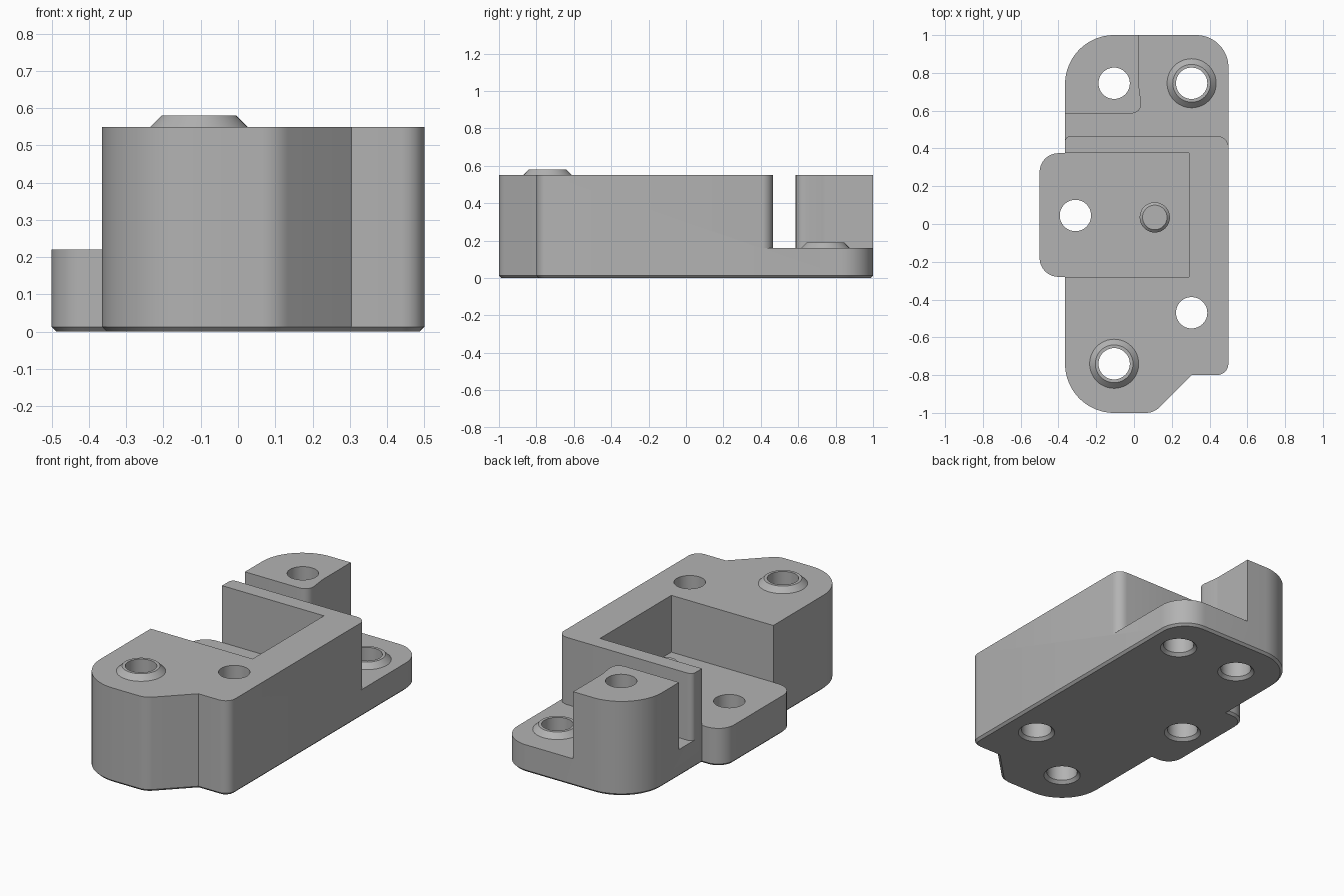
import bpy, bmesh, math
from mathutils import Vector

cube = bpy.data.objects.get("Cube")
if cube:
    bpy.data.objects.remove(cube, do_unlink=True)

grey = bpy.data.materials.new("mid grey")
grey.use_nodes = True
grey.diffuse_color = (0.45, 0.45, 0.45, 1)
grey.node_tree.nodes["Principled BSDF"].inputs["Base Color"].default_value = grey.diffuse_color


def rounded(corners):
    """Outline from (x, y, radius) corners, counter-clockwise or clockwise."""
    out, n = [], len(corners)
    for i, (x, y, r) in enumerate(corners):
        p = Vector((x, y))
        if r == 0:
            out.append(p)
            continue
        a = (Vector(corners[i - 1][:2]) - p).normalized()
        b = (Vector(corners[(i + 1) % n][:2]) - p).normalized()
        half = a.angle(b) / 2
        centre = p + (a + b).normalized() * r / math.sin(half)
        start = p + a * r / math.tan(half) - centre
        end = p + b * r / math.tan(half) - centre
        steps = max(4, round(r * 80))
        sweep = start.angle(end)
        for k in range(steps + 1):
            t = k / steps
            out.append(centre + (start * math.sin((1 - t) * sweep) + end * math.sin(t * sweep)) / math.sin(sweep))
    return out


def finish(bm, name):
    bmesh.ops.recalc_face_normals(bm, faces=bm.faces)
    mesh = bpy.data.meshes.new(name)
    bm.to_mesh(mesh)
    bm.free()
    mesh.materials.append(grey)
    ob = bpy.data.objects.new(name, mesh)
    bpy.context.scene.collection.objects.link(ob)
    return ob


def prism(name, corners, z0, z1, chamfer=0):
    bm = bmesh.new()
    base = bm.faces.new([bm.verts.new((p.x, p.y, z0)) for p in rounded(corners)])
    grown = bmesh.ops.extrude_face_region(bm, geom=[base], use_keep_orig=True)["geom"]
    for v in grown:
        if isinstance(v, bmesh.types.BMVert):
            v.co.z = z1
    if chamfer:
        bmesh.ops.recalc_face_normals(bm, faces=bm.faces)
        rim = [e for e in bm.edges if all(abs(v.co.z - z0) < 1e-5 for v in e.verts)]
        bmesh.ops.bevel(bm, geom=rim, offset=chamfer, segments=1, affect='EDGES')
    return finish(bm, name)


def lathe(name, x, y, profile, sides=48):
    """Solid of revolution from (radius, z) points, capped at both ends."""
    bm = bmesh.new()
    rings = [[bm.verts.new((x + r * math.cos(math.tau * k / sides),
                            y + r * math.sin(math.tau * k / sides), z)) for k in range(sides)]
             for r, z in profile]
    for lo, hi in zip(rings, rings[1:]):
        for k in range(sides):
            j = (k + 1) % sides
            bm.faces.new((lo[k], lo[j], hi[j], hi[k]))
    bm.faces.new(rings[0])
    bm.faces.new(rings[-1])
    return finish(bm, name)


def combine(body, other, operation):
    mod = body.modifiers.new(other.name, 'BOOLEAN')
    mod.operation, mod.solver, mod.object = operation, 'EXACT', other
    bpy.context.view_layer.update()
    graph = bpy.context.evaluated_depsgraph_get()
    mesh = bpy.data.meshes.new_from_object(body.evaluated_get(graph))
    body.modifiers.clear()
    body.data = mesh
    bpy.data.objects.remove(other, do_unlink=True)


LEFT, RIGHT, TOP, LEDGE, FLOOR = -0.365, 0.5, 0.55, 0.16, 0.22

# Main block with a clipped front corner
body = prism("bracket_body", [
    (LEFT, -1, 0.26), (0.105, -1, 0.1), (0.305, -0.8, 0), (RIGHT, -0.8, 0.06),
    (RIGHT, 1, 0.17), (LEFT, 1, 0.26)], 0, TOP, 0.013)

# Open rear ledge, leaving the corner post and the pocket wall standing
combine(body, prism("ledge_cutter", [
    (-0.6, 0.38, 0), (LEFT - 0.001, 0.38, 0), (LEFT - 0.001, 0.465, 0.03),
    (RIGHT + 0.001, 0.465, 0.06), (RIGHT + 0.001, 0.38, 0), (0.6, 0.38, 0),
    (0.6, 1.1, 0), (0.025, 1.1, 0), (0.025, 0.74, 0.1), (0.045, 0.585, 0.05),
    (-0.6, 0.585, 0)], LEDGE, 0.8), 'DIFFERENCE')

# Side tab and the pocket that runs level into it
combine(body, prism("side_tab", [
    (-0.5, -0.28, 0.1), (-0.2, -0.28, 0), (-0.2, 0.375, 0), (-0.5, 0.375, 0.1)],
    0, FLOOR, 0.013), 'UNION')
combine(body, prism("pocket_cutter", [
    (-0.6, -0.28, 0), (0.29, -0.28, 0), (0.29, 0.375, 0), (-0.6, 0.375, 0)],
    FLOOR, 0.8), 'DIFFERENCE')

# Locating peg and tapered bosses
combine(body, lathe("peg", 0.11, 0.035, [(0.08, 0.18), (0.08, 0.315), (0.065, 0.33)]), 'UNION')
for x, y, z in ((-0.105, -0.74, TOP), (0.305, 0.745, LEDGE)):
    combine(body, lathe("boss", x, y, [(0.16, z - 0.03), (0.1, z + 0.03)]), 'UNION')

# Through holes, countersunk underneath
for x, y in ((-0.105, -0.74), (0.305, -0.47), (-0.31, 0.045), (-0.105, 0.745), (0.305, 0.745)):
    combine(body, lathe("hole_cutter", x, y, [(0.115, -0.015), (0.083, 0.017), (0.083, 0.8)]), 'DIFFERENCE')

bpy.ops.object.select_all(action='DESELECT')
body.select_set(True)
bpy.context.view_layer.objects.active = body
bpy.ops.object.shade_smooth_by_angle(angle=math.radians(30))
